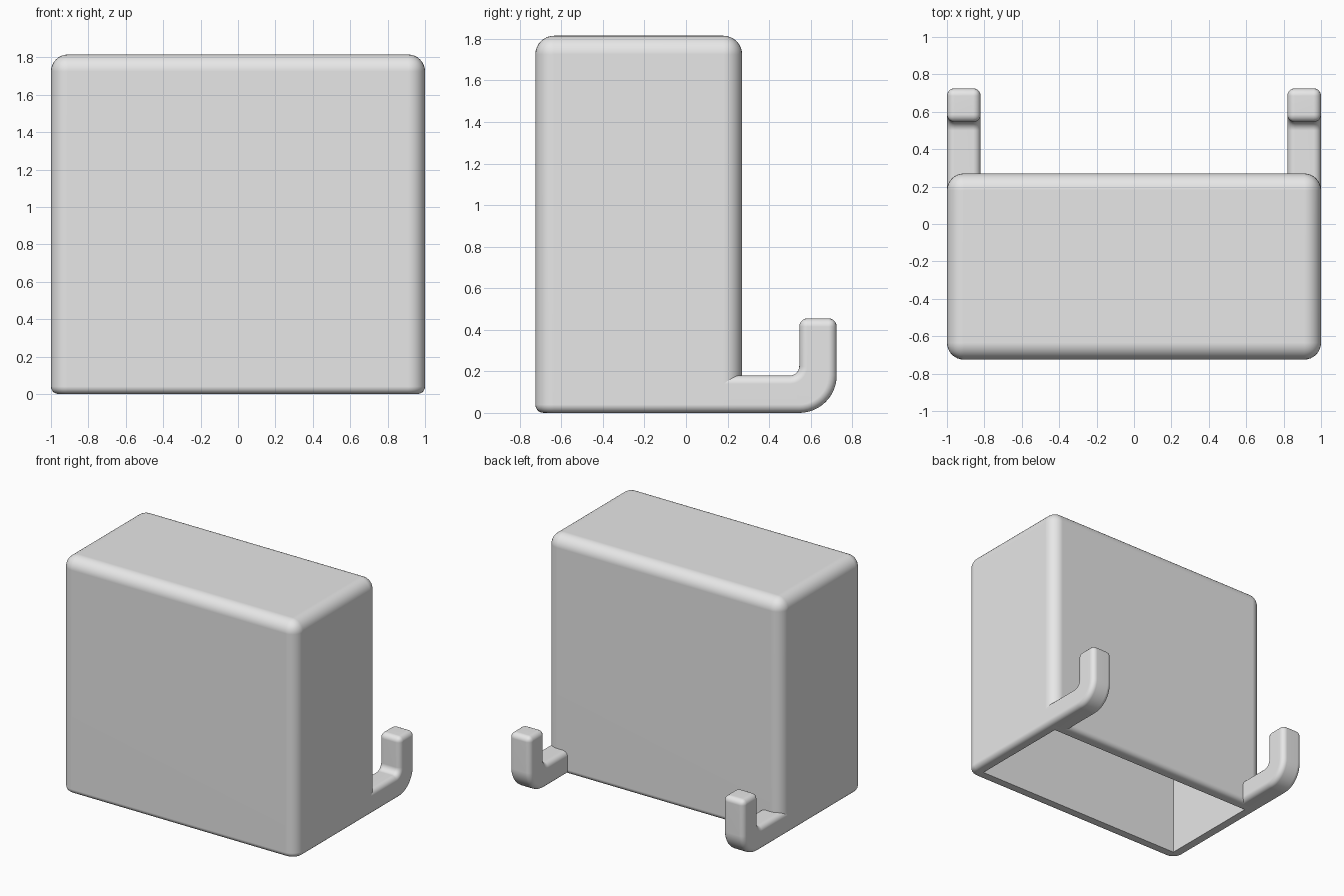
import bpy, bmesh, math
from mathutils import Matrix, Vector

cube = bpy.data.objects.get("Cube")
if cube:
    bpy.data.objects.remove(cube, do_unlink=True)

grey = bpy.data.materials.new("light_grey")
grey.use_nodes = True
grey.diffuse_color = (0.8, 0.8, 0.8, 1)
grey.node_tree.nodes["Principled BSDF"].inputs["Base Color"].default_value = (0.8, 0.8, 0.8, 1)

HALF, FRONT, BACK, TOP = 1.0, -0.725, 0.27, 1.815
WALL, ROUND, SMALL = 0.09, 0.09, 0.04
HOOK_W, HOOK_END, HOOK_TOP = 0.18, 0.725, 0.455


def add_box(bm, lo, hi):
    lo, hi = Vector(lo), Vector(hi)
    mat = Matrix.Translation((lo + hi) / 2) @ Matrix.Diagonal((*(hi - lo), 1))
    return bmesh.ops.create_cube(bm, size=1, matrix=mat)["verts"]


def round_edges(bm, edges, width, segments):
    bmesh.ops.bevel(bm, geom=edges, offset=width, segments=segments,
                    profile=0.5, affect='EDGES', clamp_overlap=True)


def finish(bm, name):
    bmesh.ops.recalc_face_normals(bm, faces=bm.faces[:])
    mesh = bpy.data.meshes.new(name)
    bm.to_mesh(mesh)
    bm.free()
    mesh.materials.append(grey)
    ob = bpy.data.objects.new(name, mesh)
    bpy.context.collection.objects.link(ob)
    bpy.ops.object.select_all(action='DESELECT')
    ob.select_set(True)
    bpy.context.view_layer.objects.active = ob
    bpy.ops.object.shade_smooth_by_angle(angle=math.radians(35))
    normals = ob.modifiers.new("flat_panels", 'WEIGHTED_NORMAL')
    normals.keep_sharp = True
    return ob


def on_floor(edge):
    return all(abs(v.co.z) < 1e-4 for v in edge.verts)


# Hollow cover, open underneath
bm = bmesh.new()
add_box(bm, (-HALF, FRONT, 0), (HALF, BACK, TOP))
round_edges(bm, [e for e in bm.edges if not on_floor(e)], ROUND, 8)
round_edges(bm, [e for e in bm.edges if on_floor(e)], SMALL, 5)
inner = add_box(bm, (-HALF + WALL, FRONT + WALL, 0),
                (HALF - WALL, BACK - WALL, TOP - WALL))
floor = [f for f in bm.faces if all(abs(v.co.z) < 1e-4 for v in f.verts)]
bmesh.ops.delete(bm, geom=floor, context='FACES_ONLY')
# Flat rim between the outer shell and the cavity
rim = [e for e in bm.edges if e.is_boundary]
bmesh.ops.triangle_fill(bm, use_beauty=True, edges=rim, normal=(0, 0, -1))
finish(bm, "hollow_cover")


# Hooks at the lower back corners
def arc(cy, cz, radius, start, end, steps=12):
    for i in range(steps + 1):
        a = math.radians(start + (end - start) * i / steps)
        yield cy + radius * math.cos(a), cz + radius * math.sin(a)


def make_hook(side, name):
    inside = HOOK_END - HOOK_W
    fillet = 0.045
    profile = [(0, 0)]
    profile += arc(inside, HOOK_W, HOOK_W, -90, 0)
    profile += [(HOOK_END, HOOK_TOP), (inside, HOOK_TOP)]
    profile += arc(inside - fillet, HOOK_W + fillet, fillet, 0, -90, 8)
    profile += [(0, HOOK_W)]
    bm = bmesh.new()
    face = bm.faces.new([bm.verts.new((side * HALF, y, z)) for y, z in profile])
    ext = bmesh.ops.extrude_face_region(bm, geom=[face], use_keep_orig=True)
    moved = [g for g in ext["geom"] if isinstance(g, bmesh.types.BMVert)]
    bmesh.ops.translate(bm, verts=moved, vec=(-side * HOOK_W, 0, 0))
    bmesh.ops.recalc_face_normals(bm, faces=bm.faces[:])
    sharp = [e for e in bm.edges if e.calc_face_angle(0) > math.radians(35)]
    round_edges(bm, sharp, SMALL, 5)
    # Trim the root so it stays inside the cover's wall
    bmesh.ops.bisect_plane(bm, geom=bm.verts[:] + bm.edges[:] + bm.faces[:],
                           plane_co=(0, BACK - WALL, 0), plane_no=(0, 1, 0),
                           clear_inner=True)
    finish(bm, name)


for side, name in ((1, "left_hook"), (-1, "right_hook")):
    make_hook(side, name)
